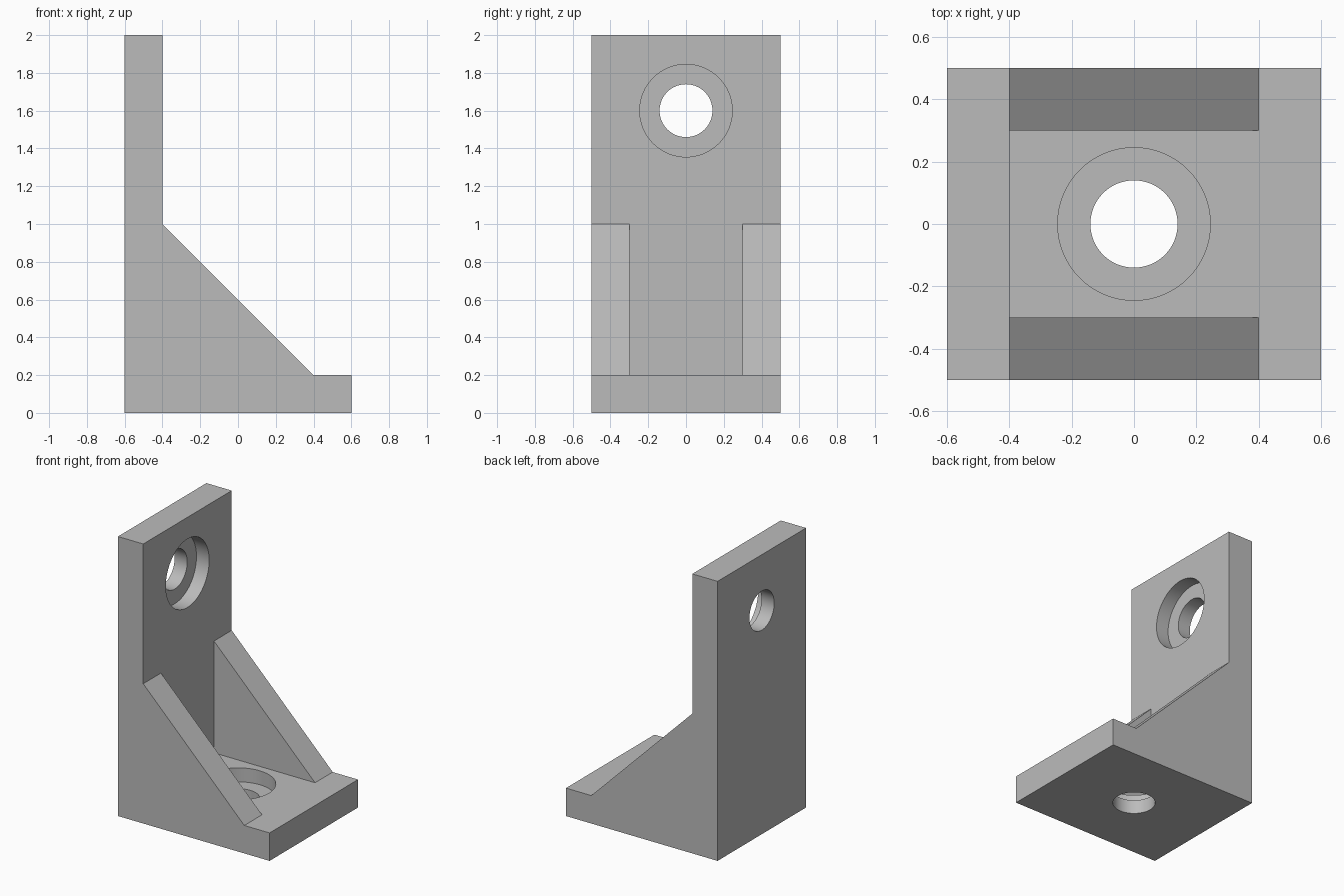
import bpy, bmesh, math
from mathutils import Matrix, Vector

cube = bpy.data.objects.get("Cube")
if cube:
    bpy.data.objects.remove(cube, do_unlink=True)

# Material
grey = bpy.data.materials.new("plain grey")
grey.use_nodes = True
colour = (0.5, 0.5, 0.5, 1)
grey.diffuse_color = colour
grey.node_tree.nodes["Principled BSDF"].inputs["Base Color"].default_value = colour


def add_object(name, bm):
    bmesh.ops.recalc_face_normals(bm, faces=bm.faces)
    mesh = bpy.data.meshes.new(name)
    bm.to_mesh(mesh)
    bm.free()
    mesh.materials.append(grey)
    obj = bpy.data.objects.new(name, mesh)
    bpy.context.collection.objects.link(obj)
    return obj


def prism(name, profile, half_width):
    """Extrude an x-z profile symmetrically along y."""
    bm = bmesh.new()
    face = bm.faces.new([bm.verts.new((x, -half_width, z)) for x, z in profile])
    new = bmesh.ops.extrude_face_region(bm, geom=[face])["geom"]
    verts = [v for v in new if isinstance(v, bmesh.types.BMVert)]
    bmesh.ops.translate(bm, verts=verts, vec=(0, 2 * half_width, 0))
    return add_object(name, bm)


def drill(name, centre, axis, radius, depth):
    """Cylinder cutter centred on a point, along the given axis."""
    turn = Vector((0, 0, 1)).rotation_difference(Vector(axis)).to_matrix().to_4x4()
    bm = bmesh.new()
    bmesh.ops.create_cone(bm, cap_ends=True, segments=64, radius1=radius,
                          radius2=radius, depth=depth,
                          matrix=Matrix.Translation(centre) @ turn)
    return add_object(name, bm)


def cut(target, cutter):
    cutter.hide_render = True
    mod = target.modifiers.new("cut", 'BOOLEAN')
    mod.operation = 'DIFFERENCE'
    mod.solver = 'EXACT'
    mod.object = cutter
    bpy.context.view_layer.objects.active = target
    bpy.ops.object.modifier_apply(modifier=mod.name)
    bpy.data.objects.remove(cutter, do_unlink=True)


# Side outline of wall, sloping ribs and foot
bracket = prism("angle_bracket", [(-0.6, 0), (0.6, 0), (0.6, 0.2), (0.4, 0.2),
                                  (-0.4, 1), (-0.4, 2), (-0.6, 2)], 0.5)

# Pocket that leaves one rib on each side
cut(bracket, prism("pocket_cutter", [(-0.4, 0.2), (0.8, 0.2), (0.8, 1.2), (-0.4, 1.2)], 0.3))

# Counterbored holes through the foot and the wall
for part, surface, axis in (("foot", (0, 0, 0.2), (0, 0, 1)),
                            ("wall", (-0.4, 0, 1.6), (1, 0, 0))):
    cut(bracket, drill(part + "_counterbore_cutter", Vector(surface), axis, 0.245, 0.2))
    cut(bracket, drill(part + "_bore_cutter", Vector(surface), axis, 0.14, 0.6))

# Merge leftover coplanar faces, then smooth only the bores
bm = bmesh.new()
bm.from_mesh(bracket.data)
bmesh.ops.remove_doubles(bm, verts=bm.verts, dist=0.0001)
bmesh.ops.dissolve_limit(bm, angle_limit=math.radians(1), verts=bm.verts, edges=bm.edges)
bm.to_mesh(bracket.data)
bm.free()
bpy.ops.object.select_all(action='DESELECT')
bracket.select_set(True)
bpy.context.view_layer.objects.active = bracket
bpy.ops.object.shade_smooth_by_angle(angle=math.radians(30))
